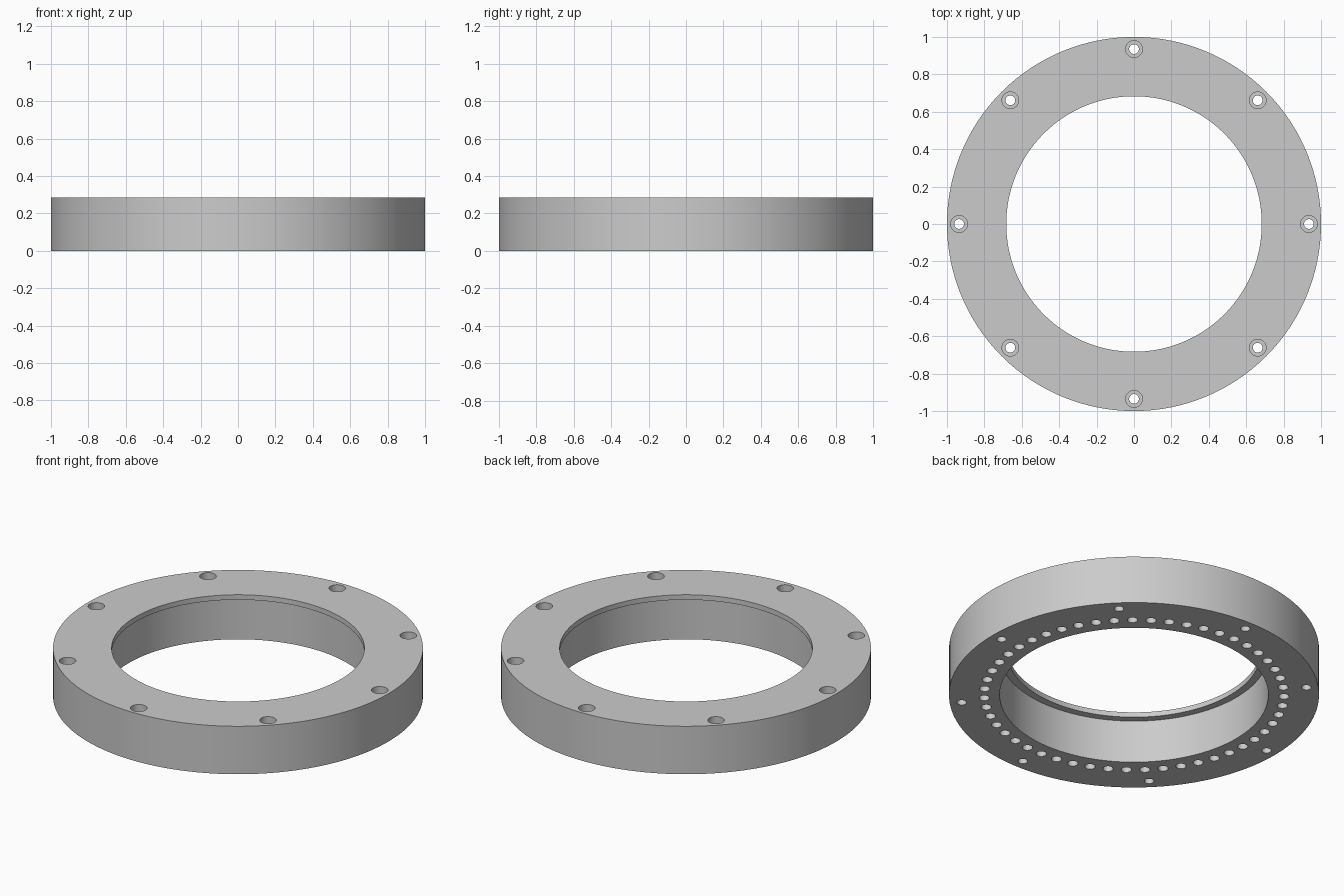
import bpy, bmesh
from math import pi, cos, sin, radians
from mathutils import Matrix, Vector

default = bpy.data.objects.get("Cube")
if default:
    bpy.data.objects.remove(default, do_unlink=True)

HEIGHT = 0.286
LIP = 0.03           # thickness of the inward lip at the top
BORE, LIP_BORE = 0.726, 0.683


def make_material(name, value):
    mat = bpy.data.materials.new(name)
    mat.use_nodes = True
    colour = (value, value, value, 1)
    mat.diffuse_color = colour
    mat.node_tree.nodes["Principled BSDF"].inputs["Base Color"].default_value = colour
    return mat


def lathe(bm, profile, steps, centre=(0, 0)):
    """Revolve a closed (radius, height) profile around a vertical axis."""
    rings = []
    for i in range(steps):
        a = 2 * pi * i / steps
        rings.append([bm.verts.new((centre[0] + r * cos(a), centre[1] + r * sin(a), z))
                      for r, z in profile])
    n = len(profile)
    for i in range(steps):
        here, after = rings[i], rings[(i + 1) % steps]
        for j in range(n):
            k = (j + 1) % n
            bm.faces.new((here[j], after[j], after[k], here[k]))


def peg(bm, sections, steps, centre):
    """Solid stepped peg, capped at both ends."""
    rings = []
    for r, z in sections:
        rings.append([bm.verts.new((centre[0] + r * cos(2 * pi * i / steps),
                                    centre[1] + r * sin(2 * pi * i / steps), z))
                      for i in range(steps)])
    for low, high in zip(rings, rings[1:]):
        for i in range(steps):
            k = (i + 1) % steps
            bm.faces.new((low[i], low[k], high[k], high[i]))
    bm.faces.new(rings[0][::-1])
    bm.faces.new(rings[-1])


def finish(bm, name):
    bmesh.ops.recalc_face_normals(bm, faces=bm.faces)
    mesh = bpy.data.meshes.new(name)
    bm.to_mesh(mesh)
    bm.free()
    obj = bpy.data.objects.new(name, mesh)
    bpy.context.collection.objects.link(obj)
    return obj


def around(count, radius):
    for i in range(count):
        a = 2 * pi * i / count
        yield radius * cos(a), radius * sin(a)


# Flange ring with a thin lip at the top of the bore
bm = bmesh.new()
lathe(bm, [(BORE, 0), (1, 0), (1, HEIGHT), (LIP_BORE, HEIGHT),
           (LIP_BORE, HEIGHT - LIP), (BORE, HEIGHT - LIP)], 128)
ring = finish(bm, "flange_ring")
ring.data.materials.append(make_material("light grey metal", 0.6))

# Hole cutters: counterbored through holes and blind holes underneath
bm = bmesh.new()
seat = HEIGHT - 0.08
for spot in around(8, 0.935):
    peg(bm, [(0.026, -0.05), (0.026, seat), (0.045, seat), (0.045, HEIGHT + 0.05)], 32, spot)
for spot in around(51, 0.81):
    peg(bm, [(0.028, -0.05), (0.028, 0.15)], 24, spot)
cutter = finish(bm, "hole_cutter")
cutter.hide_render = True

# Cut the holes, then drop the cutter
bpy.context.view_layer.objects.active = ring
ring.select_set(True)
cut = ring.modifiers.new("holes", "BOOLEAN")
cut.operation = "DIFFERENCE"
cut.solver = "EXACT"
cut.object = cutter
bpy.ops.object.modifier_apply(modifier=cut.name)
bpy.data.objects.remove(cutter, do_unlink=True)

bpy.ops.object.shade_smooth_by_angle(angle=radians(30))
